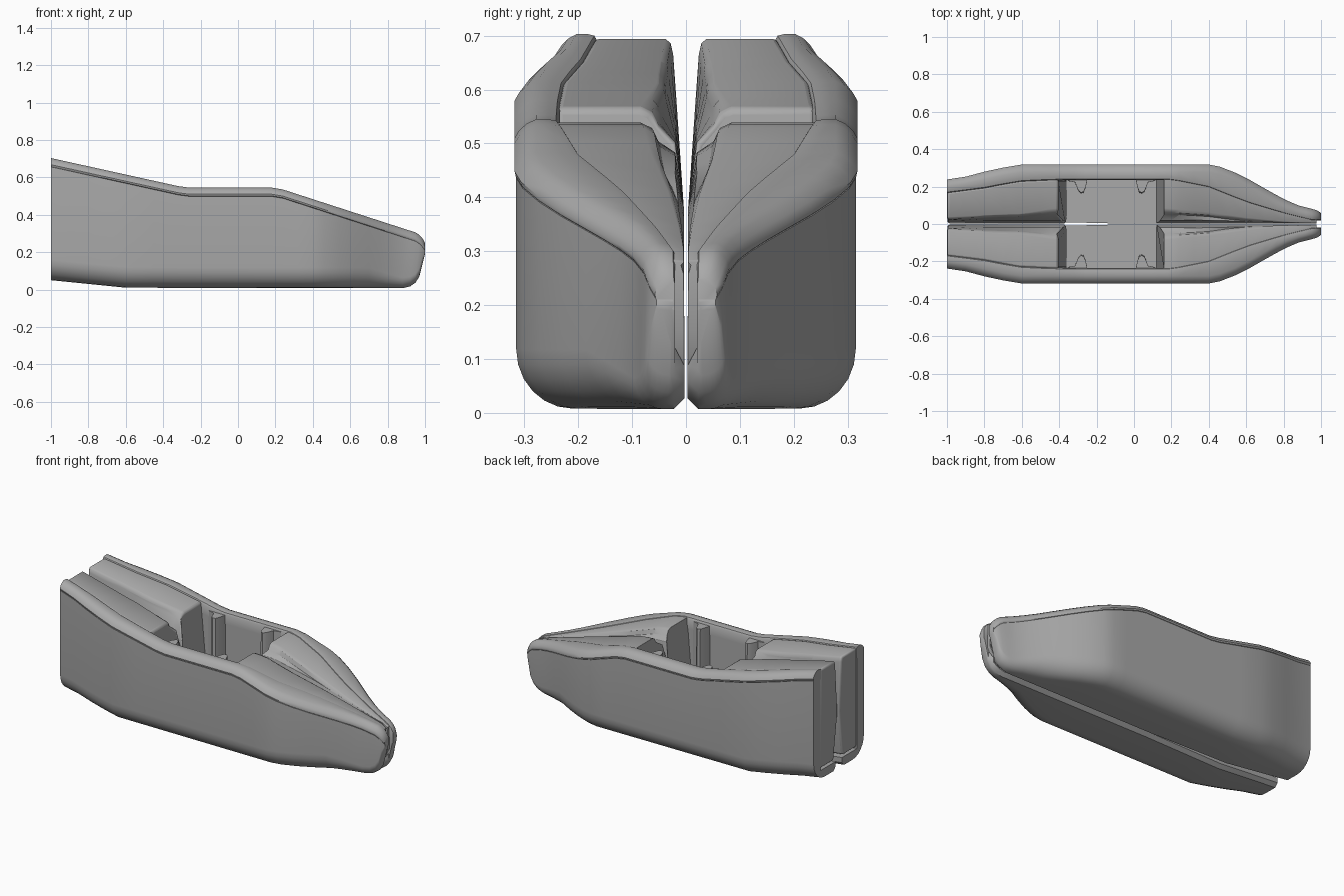
import bpy, bmesh, math

if "Cube" in bpy.data.objects:
    bpy.data.objects.remove(bpy.data.objects["Cube"])

grey = bpy.data.materials.new("mid grey")
grey.diffuse_color = (0.4, 0.4, 0.4, 1)
grey.use_nodes = True
grey.node_tree.nodes["Principled BSDF"].inputs["Base Color"].default_value = grey.diffuse_color


def curve(*pts):
    """Piecewise linear function of x."""
    def f(x):
        if x <= pts[0][0]:
            return pts[0][1]
        for (a, u), (b, v) in zip(pts, pts[1:]):
            if x <= b:
                return u + (v - u) * (x - a) / (b - a)
        return pts[-1][1]
    return f


# Lines of the hull along its length
width = curve((-1, .235), (-.9, .25), (-.75, .29), (-.6, .315), (.4, .315), (.46, .303), (.54, .272),
              (.62, .232), (.72, .175), (.8, .13), (.88, .096), (.95, .078), (.98, .07), (1, .055))
top = curve((-1, .703), (-.32, .553), (-.26, .545), (.18, .545), (.24, .535), (.95, .305), (.98, .285), (1, .25))
bottom = curve((-1, .05), (-.6, .01), (.88, .007), (.94, .022), (.97, .07), (1, .19))
edge = curve((-1, .165), (-.8, .19), (-.62, .225), (-.4, .235), (.2, .235), (.4, .195), (.6, .115),
             (.8, .055), (.95, .02), (1, .02))
gap = curve((-1, .03), (-.6, .015), (-.1, .003), (1, .003))


def seam(x):
    return max(top(x) - .047, bottom(x) + .02)


def finish(name, bm, bevel=0.0):
    bmesh.ops.recalc_face_normals(bm, faces=bm.faces)
    me = bpy.data.meshes.new(name)
    bm.to_mesh(me)
    bm.free()
    me.materials.append(grey)
    ob = bpy.data.objects.new(name, me)
    bpy.context.collection.objects.link(ob)
    if bevel:
        b = ob.modifiers.new("soft edges", 'BEVEL')
        b.width, b.segments, b.limit_method = bevel, 3, 'ANGLE'
        b.angle_limit = math.radians(40)
    m = ob.modifiers.new("other half", 'MIRROR')
    m.use_axis = (False, True, False)
    m.use_mirror_merge = False
    bpy.ops.object.select_all(action='DESELECT')
    ob.select_set(True)
    bpy.context.view_layer.objects.active = ob
    bpy.ops.object.shade_smooth_by_angle(angle=math.radians(40))
    return ob


def loft(name, stations, section, bevel=0.0):
    """Skin closed cross-sections; section(x) gives (y, z) or (y, z, dx)."""
    bm = bmesh.new()
    rings = [[bm.verts.new((x + (p[2] if len(p) > 2 else 0), p[0], p[1])) for p in section(x)]
             for x in stations]
    for a, b in zip(rings, rings[1:]):
        n = len(a)
        for i in range(n):
            j = (i + 1) % n
            bm.faces.new((a[i], a[j], b[j], b[i]))
    bm.faces.new(rings[0])
    bm.faces.new(rings[-1])
    return finish(name, bm, bevel)


xs = [-1, -.9, -.8, -.7, -.6, -.45, -.32, -.26, -.1, .05, .18, .24, .32, .4, .46, .54, .62,
      .7, .76, .82, .88, .92, .95, .97, .985, 1]


# Hull shell: rounded bilge, upright side, hollow inside
def hull_section(x):
    w, b, s, e, g = width(x), bottom(x), seam(x), edge(x), gap(x)
    r = min(.11, w * .6, (s - b) * .5)
    floor = min(b + .05, s - .005)
    pts = [(g, b + .02), (min(g + .02, w * .5), b)] if x < .97 else [(e, b + .012), (e + .008, b)]
    for k in range(7):
        a = math.radians(15 * k)
        pts.append((w - r * .95 + r * .95 * math.sin(a), b + r - r * math.cos(a)))
    inner = max(g, .003) if x < .97 else e
    pts += [(w, s), (e + .004, s), (e + .004, floor), (inner, floor)]
    return pts


loft("hull", xs, hull_section)


# Gunwale rail: soft rounded cap overhanging the side seam
def rail_section(x):
    w, t, s, e = width(x), top(x), seam(x), edge(x)
    k = min(1, (w - e) / .08)
    h = t - s
    o = w + .003
    return [(o - .012 * k, s - .004), (o - .002, s + .003), (o, s + h * .25), (o - .008 * k, s + h * .55),
            (o - .022 * k, s + h * .82), (o - .04 * k, t), (e + .02 * k, t),
            (e + .006 * k, t - .003), (e, t - .012), (e, s - .02)]


loft("rail", xs, rail_section)


# Deck blocks: flat top, rounded shoulder and V groove at the centre line
def deck_section(shoulder, slope_at, slope):
    def section(x):
        e, t, b, g = edge(x), top(x) - .006, bottom(x), gap(x)
        q = min(1, e / .2)
        sh = shoulder(x) * q
        pinch = min(.38, t - .05 * q - .02)
        d = slope if abs(x - slope_at) < 1e-6 else 0
        low = min(b + .06, pinch - .03)
        gy = g + .012 if x < -.3 else .003
        mid = (.5 * (sh + .012) * q + .003, t - .035 * q)
        return [(e + .006, low, d), (e + .006, t, 0), (sh, t, 0), (sh * .75, t - .01 * q, 0),
                (*mid, 0), (.008 + .012 * q, t - .35 * (t - pinch), d * .5),
                (.004, pinch, d), (gy, low, d)]
    return section


rear_shoulder = curve((-1, .045), (-.6, .055), (-.42, .085))
front_shoulder = curve((.16, .085), (.4, .065), (.9, .05))
loft("rear_deck", [-.998, -.9, -.8, -.7, -.62, -.5, -.44, -.405],
     deck_section(rear_shoulder, -.405, .045), .012)
loft("front_deck", [.16, .2, .24, .32, .4, .5, .6, .7, .8, .88, .94, .975],
     deck_section(front_shoulder, .16, -.04), .008)


# Tapered posts against the cockpit walls
def post(name, x, side):
    outline = [(-.09, .245), (-.07, .23), (-.035, .222), (-.018, .175), (-.004, .162),
               (.012, .168), (.022, .195), (.032, .245)]
    bm = bmesh.new()
    low = [bm.verts.new((x + side * u, v, .05)) for u, v in outline]
    high = [bm.verts.new((x + side * u, v + max(0, .235 - v) * .08, .53)) for u, v in outline]
    for i in range(len(outline)):
        j = (i + 1) % len(outline)
        bm.faces.new((low[i], low[j], high[j], high[i]))
    bm.faces.new(low)
    bm.faces.new(high)
    finish(name, bm)


post("rear_post", -.28, 1)
post("front_post", .04, -1)
